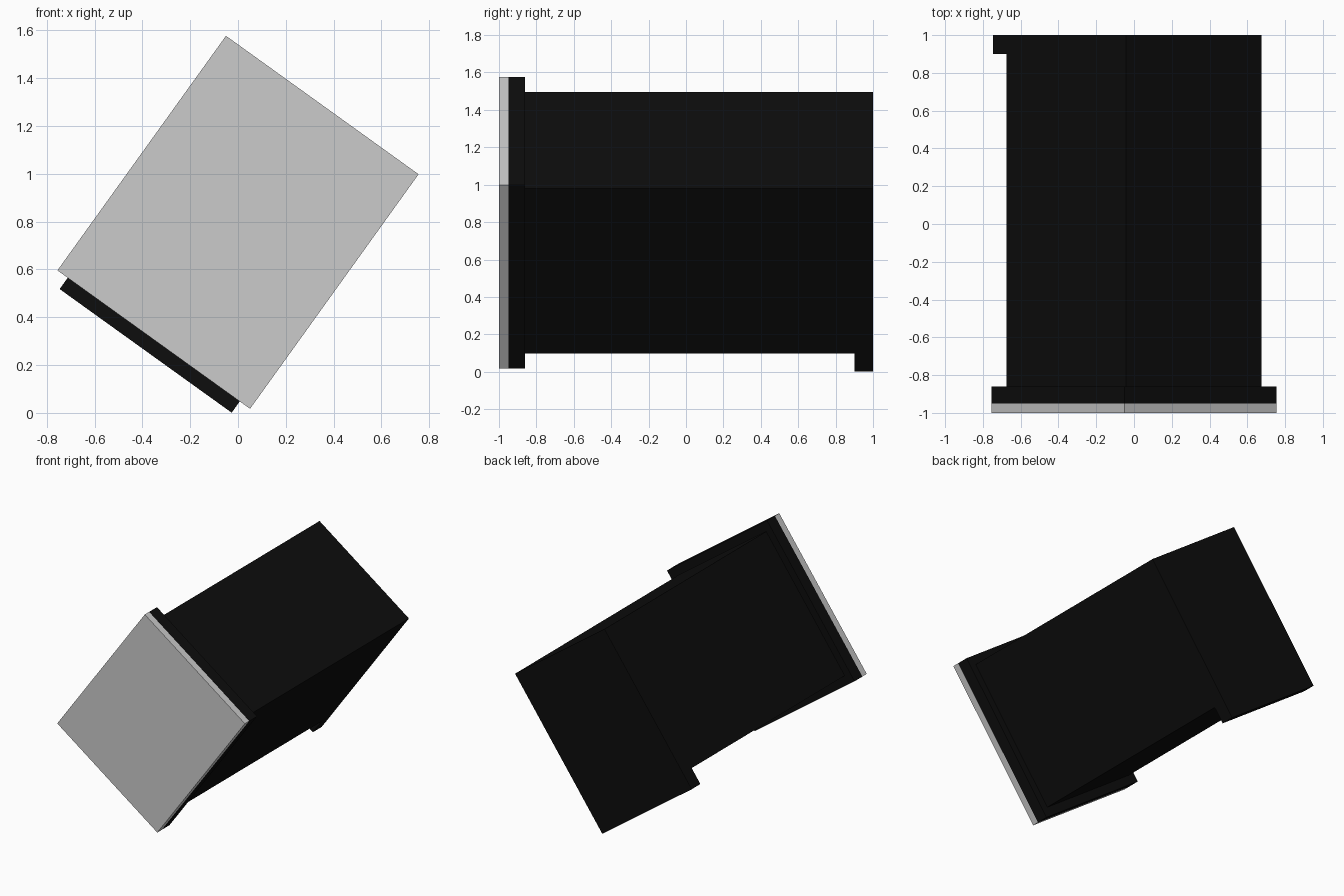
import bpy
import math
from mathutils import Matrix

if "Cube" in bpy.data.objects:
    bpy.data.objects.remove(bpy.data.objects["Cube"])

# Whole model is rolled about the depth axis
TILT = Matrix.Translation((0, 0, 0.797)) @ Matrix.Rotation(math.radians(35.7), 4, 'Y')

black = bpy.data.materials.new("black")
black.diffuse_color = (0.004, 0.004, 0.004, 1)
black.use_nodes = True
black.node_tree.nodes["Principled BSDF"].inputs["Base Color"].default_value = black.diffuse_color


def box(name, x, y, z, material=None):
    """Box from (min, max) ranges in the untilted frame."""
    bpy.ops.mesh.primitive_cube_add(size=1)
    ob = bpy.context.object
    ob.name = name
    ranges = (x, y, z)
    centre = [(a + b) / 2 for a, b in ranges]
    size = [b - a for a, b in ranges]
    ob.data.transform(Matrix.Translation(centre) @ Matrix.Diagonal((*size, 1)))
    ob.matrix_world = TILT
    if material:
        ob.data.materials.append(material)
    return ob


# Grey front plate and the black rim backing it
box("front_plate", (-0.496, 0.496), (-1.0, -0.95), (-0.604, 0.604))
box("front_rim", (-0.496, 0.496), (-0.95, -0.86), (-0.604, 0.604), black)

# Long housing behind the rim
box("housing", (-0.443, 0.443), (-0.86, 1.0), (-0.542, 0.542), black)

# Lip along the lower back edge
box("back_lip", (-0.443, 0.443), (0.9, 1.0), (-0.662, -0.542), black)
